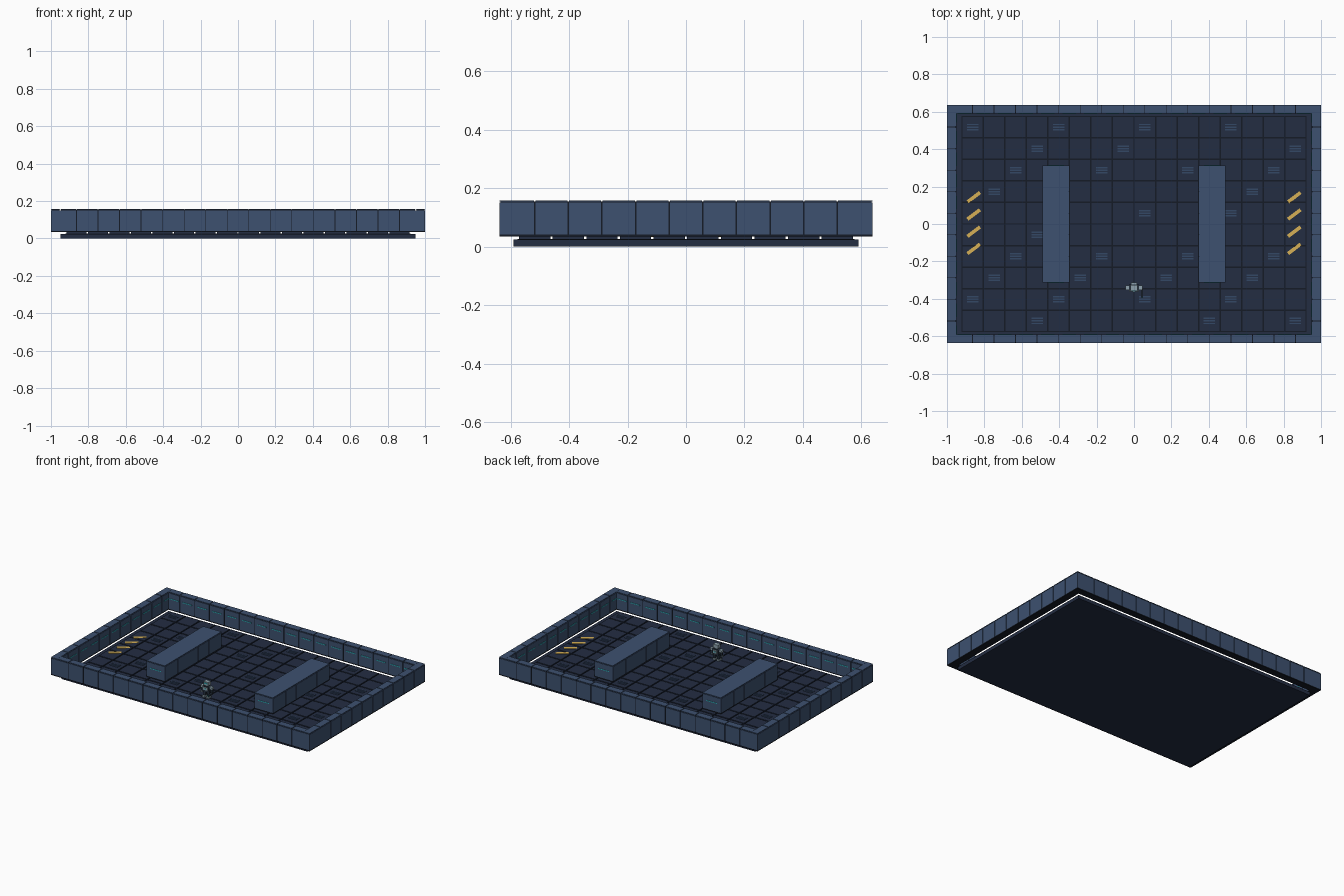
import bpy, bmesh, math
from mathutils import Matrix, Vector

if "Cube" in bpy.data.objects:
    bpy.data.objects.remove(bpy.data.objects["Cube"])

PITCH = 0.115      # floor tile and wall panel spacing
FLOOR = 0.034      # top of the tiles
SEAM = 0.005


def material(name, hex_code):
    rgb = [int(hex_code[i:i + 2], 16) / 255 for i in (0, 2, 4)]
    lin = [c / 12.92 if c <= 0.04045 else ((c + 0.055) / 1.055) ** 2.4 for c in rgb]
    m = bpy.data.materials.new(name)
    m.use_nodes = True
    m.diffuse_color = (*lin, 1)
    m.node_tree.nodes["Principled BSDF"].inputs["Base Color"].default_value = (*lin, 1)
    return m


WALL = material("slate blue", "3d5170")
DARK = material("dark seam", "151b26")
TILE = material("floor navy", "232d42")
VENT = material("vent blue", "344866")
YELLOW = material("warning yellow", "d6b056")
CYAN = material("glow cyan", "2fa9b5")
STEEL = material("robot steel", "8ea2ad")
JOINT = material("robot dark", "263240")


def boxes(name, mat, items):
    """One object from (low corner, high corner, turn about z) boxes."""
    bm = bmesh.new()
    for lo, hi, *turn in items:
        lo, hi = Vector(lo), Vector(hi)
        size = hi - lo
        m = (Matrix.Translation((lo + hi) / 2)
             @ Matrix.Rotation(turn[0] if turn else 0, 4, "Z")
             @ Matrix.Diagonal((*size, 1)))
        bmesh.ops.create_cube(bm, size=1, matrix=m)
    mesh = bpy.data.meshes.new(name)
    bm.to_mesh(mesh)
    bm.free()
    mesh.materials.append(mat)
    ob = bpy.data.objects.new(name, mesh)
    bpy.context.collection.objects.link(ob)
    return ob


def centred(x, y, z, sx, sy, sz, turn=0):
    return ((x - sx / 2, y - sy / 2, z - sz / 2), (x + sx / 2, y + sy / 2, z + sz / 2), turn)


# Floor: slab, dark bed, tiles
boxes("floor_slab", TILE, [((-0.95, -0.59, 0), (0.95, 0.59, 0.024))])
boxes("seam_bed", DARK, [((-0.922, -0.577, 0.023), (0.922, 0.577, 0.026))])
cells = [(c, r, (c - 7.5) * PITCH, (4.5 - r) * PITCH) for c in range(16) for r in range(10)]
tile = PITCH - 0.008
boxes("floor_tiles", TILE, [centred(x, y, 0.0295, tile, tile, 0.009) for c, r, x, y in cells])

# Floor vents: three slats on every fourth tile along the diagonals
plain = {(11, 1), (5, 3), (9, 3), (0, 4), (7, 5), (15, 5), (7, 9)}
boxes("floor_vents", VENT, [
    centred(x, y + k * 0.014, FLOOR + 0.001, 0.062, 0.007, 0.004)
    for c, r, x, y in cells if (c + r) % 4 == 0 and (c, r) not in plain
    for k in (-1, 0, 1)])

# Warning stripes beside both short walls
boxes("warning_stripes", YELLOW, [
    centred(s * 0.857, 0.143 - k * 0.092, FLOOR + 0.001, 0.084, 0.019, 0.004, math.radians(37))
    for s in (-1, 1) for k in range(4)])


def barrier(name, along_x, offset, half, thick, top, whole_cap=False):
    """Panelled wall: dark core and foot, raised panels, cap on top."""
    def seg(a, b, w, z0, z1, trim=0.0):
        a, b = a + trim, b - trim
        lo, hi = (a, offset - w / 2, z0), (b, offset + w / 2, z1)
        if not along_x:
            lo, hi = (lo[1], lo[0], z0), (hi[1], hi[0], z1)
        return lo, hi

    cuts = [(k + 0.5) * PITCH for k in range(-10, 10) if abs(k + 0.5) * PITCH < half - 0.03]
    edges = [-half] + cuts + [half]
    spans = []
    for a, b in zip(edges, edges[1:]):
        spans.append((a + (SEAM / 2 if a > -half else 0), b - (SEAM / 2 if b < half else 0)))
    boxes(name + "_core", DARK, [seg(-half, half, thick - 0.008, FLOOR + 0.001, top - 0.003, 0.003),
                                 seg(-half, half, thick, FLOOR, FLOOR + 0.007)])
    boxes(name + "_panels", WALL, [seg(a, b, thick, FLOOR + 0.007, top - 0.007) for a, b in spans])
    caps = [(-half, half)] if whole_cap else spans
    boxes(name + "_cap", WALL, [seg(a, b, thick - 0.002, top - 0.004, top) for a, b in caps])
    return edges


# Outer walls with glowing dashes on the inner faces
GLOW = 0.112
for s, long_name, short_name in ((-1, "front_wall", "right_wall"), (1, "back_wall", "left_wall")):
    ex = barrier(long_name, True, s * 0.6135, 0.95, 0.048, 0.158)
    ey = barrier(short_name, False, s * 0.975, 0.6375, 0.05, 0.158)
    boxes(long_name + "_glow", CYAN, [
        centred((a + b) / 2, s * 0.589, GLOW, 0.072, 0.004, 0.006) for a, b in zip(ex, ex[1:])])
    boxes(short_name + "_glow", CYAN, [
        centred(s * 0.9495, (a + b) / 2, GLOW, 0.004, 0.072, 0.006) for a, b in zip(ey, ey[1:])])

# Two long cover blocks with a glow bar on each end
for s, name in ((-1, "right_block"), (1, "left_block")):
    barrier(name, False, s * 0.4175, 0.313, 0.143, 0.147, True)
    boxes(name + "_glow", CYAN, [
        centred(s * 0.4175, e * 0.313, 0.1, 0.085, 0.004, 0.006) for e in (-1, 1)])

# Small robot standing near the front wall
RY = -0.34


def robot(name, mat, parts):
    boxes(name, mat, [centred(x, RY + y, FLOOR + z, sx, sy, sz) for x, y, z, sx, sy, sz in parts])


def pair(x, *rest):
    return [(-x, *rest), (x, *rest)]


robot("robot_feet", STEEL, pair(0.016, -0.004, 0.005, 0.02, 0.034, 0.01))
robot("robot_legs", JOINT, pair(0.016, 0, 0.023, 0.014, 0.016, 0.03) + [(0, 0, 0.04, 0.042, 0.024, 0.01)])
robot("robot_torso", JOINT, [(0, 0, 0.06, 0.052, 0.032, 0.034), (0, 0, 0.08, 0.016, 0.016, 0.01)])
robot("robot_chest_plate", STEEL, [(0, -0.017, 0.063, 0.036, 0.006, 0.02)])
robot("robot_backpack", STEEL, [(0, 0.02, 0.062, 0.032, 0.012, 0.022)])
robot("robot_head", STEEL, [(0, 0, 0.097, 0.036, 0.03, 0.026)])
robot("robot_shoulders", STEEL, pair(0.035, 0, 0.07, 0.02, 0.024, 0.014))
robot("robot_arms", JOINT, pair(0.037, -0.002, 0.05, 0.012, 0.015, 0.03))
robot("robot_hands", STEEL, pair(0.037, -0.004, 0.034, 0.014, 0.017, 0.01))
robot("robot_blaster", JOINT, [(0.043, -0.03, 0.038, 0.012, 0.045, 0.012)])
robot("robot_glow", CYAN, [(0, -0.0155, 0.099, 0.026, 0.004, 0.008), (0, -0.021, 0.064, 0.012, 0.004, 0.008),
                           (0, 0.0265, 0.064, 0.016, 0.004, 0.006), (0.043, -0.0535, 0.038, 0.008, 0.004, 0.008)])
